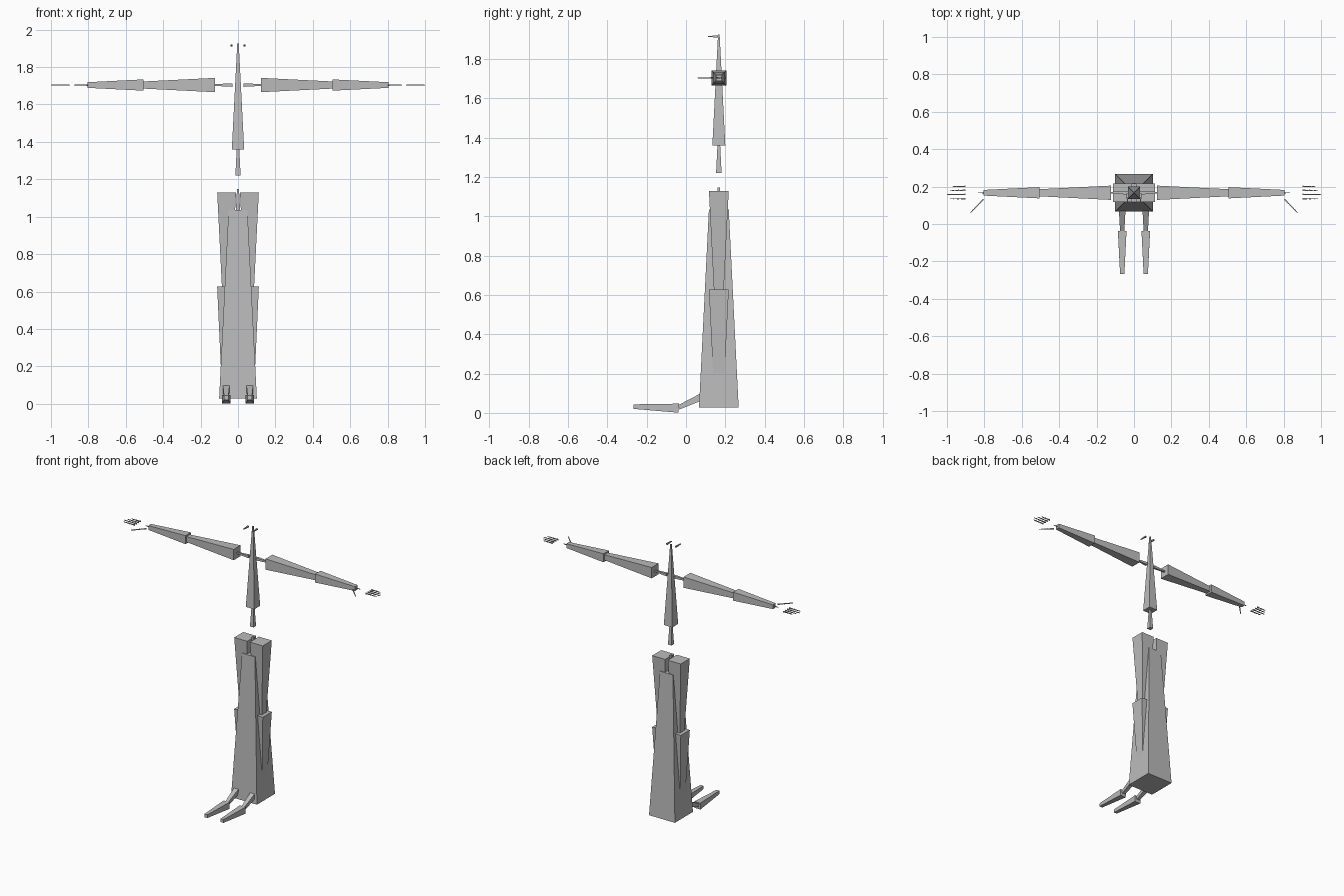
import bpy
from mathutils import Vector

if "Cube" in bpy.data.objects:
    bpy.data.objects.remove(bpy.data.objects["Cube"])

gray = bpy.data.materials.new("light_gray")
gray.diffuse_color = (0.5, 0.5, 0.5, 1)
gray.use_nodes = True
gray.node_tree.nodes["Principled BSDF"].inputs["Base Color"].default_value = gray.diffuse_color

CY = 0.167    # depth of the body axis
ARM_Z = 1.704


def bone(name, head, tail, base=None, tip=None):
    """Square tapered bar; thickness follows its length unless given."""
    head, tail = Vector(head), Vector(tail)
    axis = tail - head
    base = axis.length * 0.1 if base is None else base
    tip = base * 0.5 if tip is None else tip
    d = axis.normalized()
    ref = Vector((0, 1, 0)) if abs(d.z) > 0.9 else Vector((0, 0, 1))
    u = d.cross(ref).normalized()
    v = d.cross(u)
    verts = [p + u * (a * r) + v * (b * r)
             for p, r in ((head, base), (tail, tip))
             for a, b in ((-1, -1), (1, -1), (1, 1), (-1, 1))]
    faces = [(3, 2, 1, 0), (4, 5, 6, 7)]
    faces += [(i, (i + 1) % 4, (i + 1) % 4 + 4, i + 4) for i in range(4)]
    mesh = bpy.data.meshes.new(name)
    mesh.from_pydata(verts, [], faces)
    mesh.materials.append(gray)
    obj = bpy.data.objects.new(name, mesh)
    bpy.context.collection.objects.link(obj)
    return obj


def chain(name, start, end, splits, base):
    """Row of small bars between two points."""
    start, end = Vector(start), Vector(end)
    for i, (a, b) in enumerate(zip(splits, splits[1:])):
        bone(f"{name}_{i + 1}", start.lerp(end, a), start.lerp(end, b), base * (1 - 0.15 * i))


# Central column
bone("root", (0, CY, 0.028), (0, CY, 1.036))
bone("hips", (0, CY, 1.036), (0, CY, 1.147))
bone("spine", (0, CY, 1.22), (0, CY, 1.36))
bone("chest_and_head", (0, CY, 1.36), (0, CY, 1.925), 0.033, 0.004)

for s, side in ((-1, "left"), (1, "right")):
    # Leg
    bone(f"{side}_thigh", (s * 0.061, CY, 1.13), (s * 0.061, CY, 0.627))
    bone(f"{side}_shin", (s * 0.061, CY, 0.627), (s * 0.063, CY, 0.122))
    bone(f"{side}_foot", (s * 0.063, CY, 0.122), (s * 0.063, -0.037, 0.028))
    bone(f"{side}_toe", (s * 0.063, -0.037, 0.024), (s * 0.063, -0.267, 0.032))
    # Arm
    bone(f"{side}_shoulder", (s * 0.03, CY, ARM_Z), (s * 0.124, CY, ARM_Z))
    bone(f"{side}_upper_arm", (s * 0.124, CY, ARM_Z), (s * 0.505, CY, ARM_Z))
    bone(f"{side}_forearm", (s * 0.505, CY, ARM_Z), (s * 0.805, CY, ARM_Z))
    bone(f"{side}_hand", (s * 0.805, CY, ARM_Z), (s * 0.835, CY, ARM_Z))
    # Fingers
    for name, y, x in (("index", 0.135, 0.985), ("middle", 0.158, 1.0),
                       ("ring", 0.18, 0.985), ("little", 0.201, 0.97)):
        chain(f"{side}_{name}_finger", (s * 0.9, y, ARM_Z), (s * x, y, ARM_Z),
              (0, 0.42, 0.74, 1), 0.004)
    chain(f"{side}_thumb", (s * 0.805, 0.132, ARM_Z), (s * 0.875, 0.06, ARM_Z),
          (0, 0.4, 0.72, 1), 0.004)
    # Eye
    bone(f"{side}_eye", (s * 0.035, 0.163, 1.915), (s * 0.035, 0.111, 1.915))
